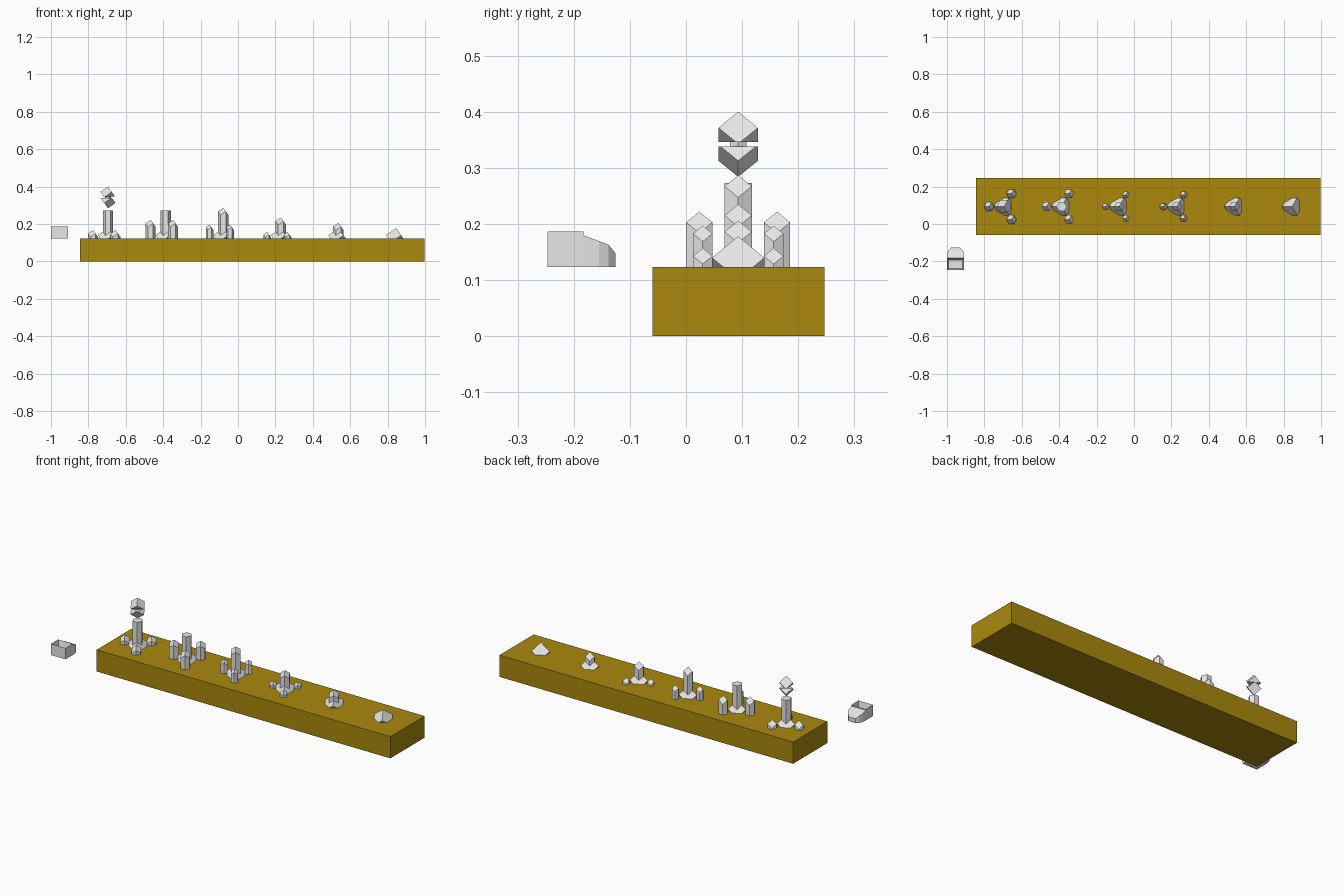
import bpy, bmesh, math

if "Cube" in bpy.data.objects:
    bpy.data.objects.remove(bpy.data.objects["Cube"])

TOP = 0.123          # height of the slab top
CY = 0.093           # centre line of the crystal row


def material(name, rgb):
    m = bpy.data.materials.new(name)
    m.diffuse_color = (*rgb, 1)
    m.use_nodes = True
    m.node_tree.nodes["Principled BSDF"].inputs["Base Color"].default_value = m.diffuse_color
    return m


ochre = material("ochre", (0.40, 0.25, 0.004))
grey = material("pale grey", (0.8, 0.8, 0.8))


def finish(name, bm, mat):
    bmesh.ops.recalc_face_normals(bm, faces=bm.faces)
    me = bpy.data.meshes.new(name)
    bm.to_mesh(me)
    bm.free()
    me.materials.append(mat)
    ob = bpy.data.objects.new(name, me)
    bpy.context.collection.objects.link(ob)
    return ob


def ring_point(x, y, r, i, z):
    a = math.radians(60 * i)
    return (x + r * math.cos(a), y + r * math.sin(a), z)


def cap_height(i, r, apex):
    # odd corners sit one step below the apex, even corners two steps
    return apex - r / math.sqrt(2) * (1 if i % 2 else 2)


def corner_cube(name, x, y, r, apex, cut, keep_top=True):
    """Cube standing on one corner, sliced flat at height cut."""
    bm = bmesh.new()
    top = bm.verts.new((x, y, apex))
    low = bm.verts.new((x, y, apex - 3 * r / math.sqrt(2)))
    v = [bm.verts.new(ring_point(x, y, r, i, cap_height(i, r, apex))) for i in range(6)]
    for i in range(6):
        bm.faces.new((top if i % 2 == 0 else low, v[i - 1], v[i], v[(i + 1) % 6]))
    bmesh.ops.bisect_plane(bm, geom=bm.verts[:] + bm.edges[:] + bm.faces[:],
                           plane_co=(0, 0, cut), plane_no=(0, 0, 1),
                           clear_inner=keep_top, clear_outer=not keep_top)
    bmesh.ops.holes_fill(bm, edges=[e for e in bm.edges if e.is_boundary])
    return finish(name, bm, grey)


def column(name, x, y, r, apex, pointed=True, z0=TOP):
    """Six-sided column with a three-faced point or a flat top."""
    bm = bmesh.new()
    b = [bm.verts.new(ring_point(x, y, r, i, z0)) for i in range(6)]
    t = [bm.verts.new(ring_point(x, y, r, i, max(z0 + 0.001, cap_height(i, r, apex))
                                 if pointed else apex)) for i in range(6)]
    for i in range(6):
        j = (i + 1) % 6
        bm.faces.new((b[i], b[j], t[j], t[i]))
    bm.faces.new(b[::-1])
    if pointed:
        p = bm.verts.new((x, y, apex))
        for i in (0, 2, 4):
            bm.faces.new((p, t[i - 1], t[i], t[i + 1]))
    else:
        bm.faces.new(t)
    return finish(name, bm, grey)


def box(name, x0, x1, y0, y1, z0, z1, mat):
    bm = bmesh.new()
    bmesh.ops.create_cube(bm, size=1)
    for v in bm.verts:
        v.co = (x1 if v.co.x > 0 else x0, y1 if v.co.y > 0 else y0, z1 if v.co.z > 0 else z0)
    return finish(name, bm, mat)


# Slab
box("slab", -0.845, 0.998, -0.06, 0.247, 0, TOP, ochre)

# Growth stages: main height, main pointed, side radius, side distance, side height
stages = [
    (0.273, False, 0.027, 0.080, 0.168),
    (0.273, False, 0.027, 0.080, 0.222),
    (0.287, True, 0.020, 0.073, 0.197),
    (0.235, True, 0.020, 0.073, 0.157),
    (0.206, True, 0, 0, 0),
    (0, True, 0, 0, 0),
]
for n, (height, pointed, sr, dist, sh) in enumerate(stages):
    x = -0.695 + 0.308 * n
    corner_cube(f"crystal_base_{n}", x, CY, 0.054, 0.178, TOP)
    if height:
        column(f"main_crystal_{n}", x, CY, 0.028, height, pointed)
    if sr:
        for k in (1, 3, 5):
            sx, sy, _ = ring_point(x, CY, dist, k, 0)
            column(f"side_crystal_{n}_{k}", sx, sy, sr, sh, pointed=True)

# Floating split crystal head above the first stage
HX, HR = -0.695, 0.0404
corner_cube("head_upper", HX, CY, HR, 0.400, 0.346)
corner_cube("head_lower", HX, CY, HR, 0.284 + 3 * HR / math.sqrt(2), 0.338, keep_top=False)
column("head_core", HX, CY, 0.017, 0.348, pointed=False, z0=0.336)

# Shoe-shaped block: box heel with an open recess
heel = box("block_heel", -1.0, -0.909, -0.247, -0.183, TOP, 0.187, grey)
bm = bmesh.new()
bm.from_mesh(heel.data)
top = [f for f in bm.faces if f.normal.z > 0.9]
bmesh.ops.inset_region(bm, faces=top, thickness=0.012)
bmesh.ops.translate(bm, verts=top[0].verts[:], vec=(0, 0, -0.04))
bm.to_mesh(heel.data)
bm.free()

# Sloping rounded toe: rows of (y, half width, top height)
bm = bmesh.new()
rows = []
for y, w, z in [(-0.183, 0.0455, 0.180), (-0.155, 0.0435, 0.1695),
                (-0.138, 0.036, 0.163), (-0.126, 0.022, 0.148)]:
    rows.append([bm.verts.new((-0.9545 + sx * w, y, h))
                 for sx, h in ((-1, TOP), (1, TOP), (1, z), (-1, z))])
for a, b in zip(rows, rows[1:]):
    for i in range(4):
        j = (i + 1) % 4
        bm.faces.new((a[i], a[j], b[j], b[i]))
bm.faces.new(rows[0])
bm.faces.new(rows[-1])
finish("block_toe", bm, grey)
